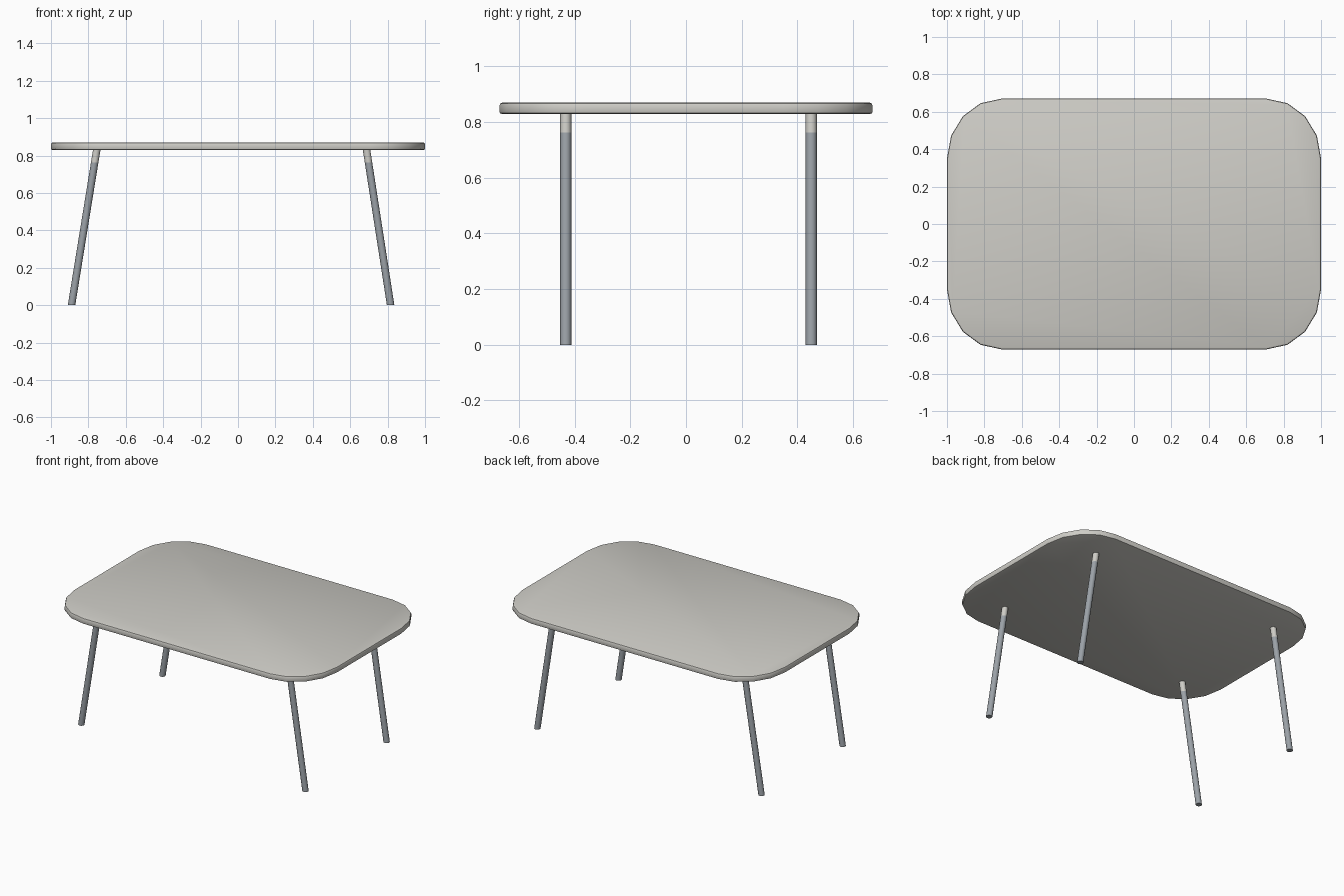
import bpy, bmesh, math

if "Cube" in bpy.data.objects:
    bpy.data.objects.remove(bpy.data.objects["Cube"])


def material(name, color):
    m = bpy.data.materials.new(name)
    m.diffuse_color = (*color, 1)
    m.use_nodes = True
    m.node_tree.nodes["Principled BSDF"].inputs["Base Color"].default_value = m.diffuse_color
    return m


def finish(name, bm, mat):
    bmesh.ops.recalc_face_normals(bm, faces=bm.faces)
    me = bpy.data.meshes.new(name)
    bm.to_mesh(me)
    bm.free()
    ob = bpy.data.objects.new(name, me)
    bpy.context.collection.objects.link(ob)
    me.materials.append(mat)
    bpy.context.view_layer.objects.active = ob
    ob.select_set(True)
    bpy.ops.object.shade_smooth_by_angle(angle=math.radians(40))
    ob.select_set(False)
    return ob


def loft(name, rings, mat):
    """Skin a stack of matching rings and cap both ends."""
    bm = bmesh.new()
    loops = [[bm.verts.new(p) for p in ring] for ring in rings]
    n = len(loops[0])
    for a, b in zip(loops, loops[1:]):
        for i in range(n):
            j = (i + 1) % n
            bm.faces.new((a[i], a[j], b[j], b[i]))
    bm.faces.new(loops[0][::-1])
    bm.faces.new(loops[-1])
    return finish(name, bm, mat)


def rounded_outline(inset, z):
    pts = []
    for q, (sx, sy) in enumerate([(1, 1), (-1, 1), (-1, -1), (1, -1)]):
        for k in range(5):
            a = math.radians(90 * q + 22.5 * k)
            pts.append((sx * 0.71 + (0.29 - inset) * math.cos(a),
                        sy * 0.35 + (0.32 - inset) * math.sin(a), z))
    return pts


def circle(x, y, z, r=0.02, sides=12):
    return [(x + r * math.cos(2 * math.pi * i / sides),
             y + r * math.sin(2 * math.pi * i / sides), z) for i in range(sides)]


wood = material("warm_grey", (0.62, 0.61, 0.57))
metal = material("blue_grey", (0.33, 0.36, 0.39))

# Tabletop with softened rim
profile = [(0.007, 0.83), (0.002, 0.832), (0, 0.837),
           (0, 0.860), (0.003, 0.867), (0.010, 0.87)]
loft("tabletop", [rounded_outline(i, z) for i, z in profile], wood)

# Splayed legs, cut level, each with a light collar under the top
TOP, JOIN = 0.832, 0.763
for side, x_foot, x_top in (("left", -0.89, -0.755), ("right", 0.816, 0.687)):
    for end, y in (("front", -0.432), ("back", 0.45)):
        x_join = x_foot + (x_top - x_foot) * JOIN / TOP
        loft(f"{end}_{side}_leg",
             [circle(x_foot, y, 0), circle(x_join, y, JOIN)], metal)
        loft(f"{end}_{side}_leg_collar",
             [circle(x_join, y, JOIN), circle(x_top, y, TOP)], wood)
